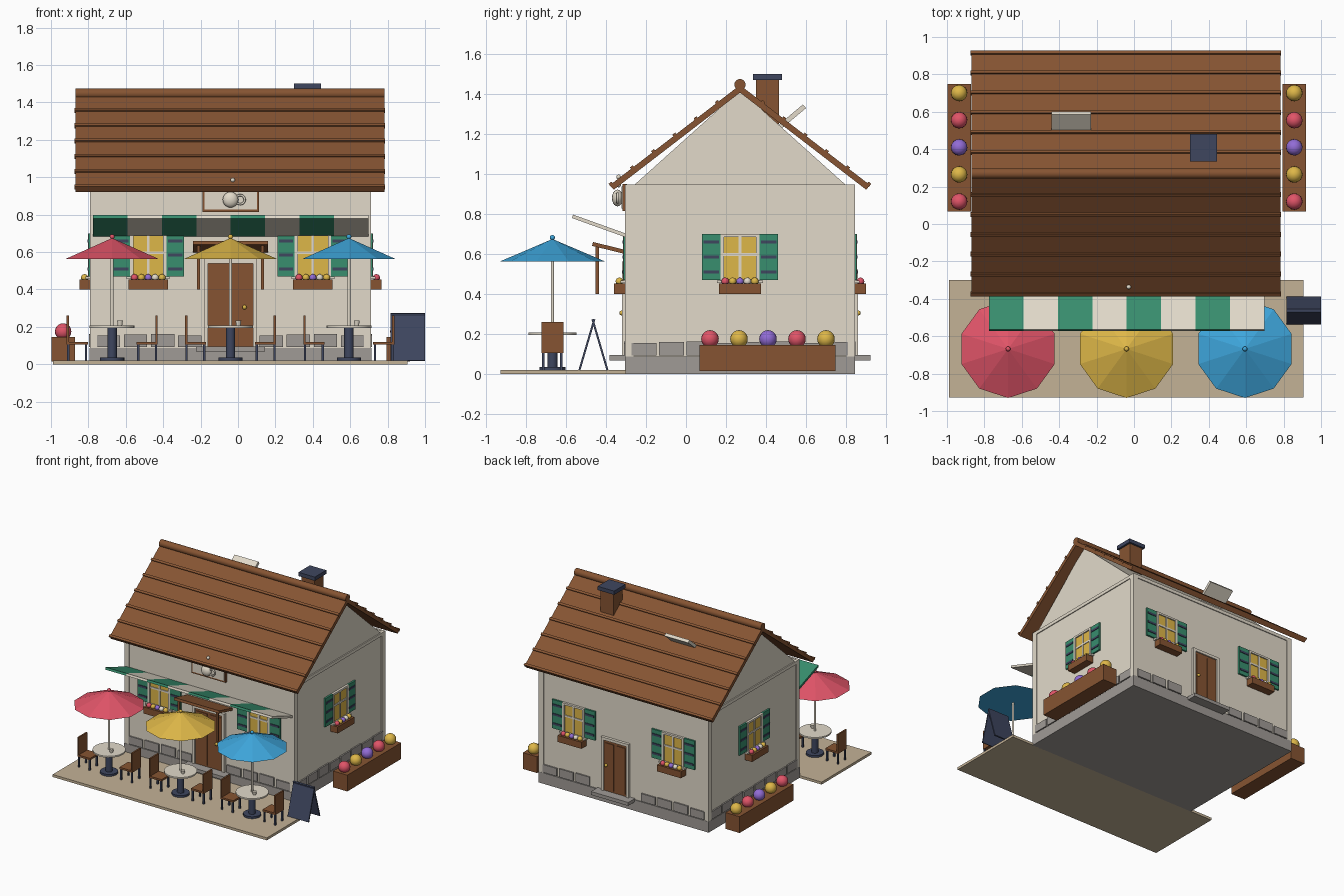
import bpy, bmesh, math
from mathutils import Matrix, Vector

if "Cube" in bpy.data.objects:
    bpy.data.objects.remove(bpy.data.objects["Cube"])

def mat(name, r, g, b):
    m = bpy.data.materials.new(name)
    lin = lambda c: ((c / 255 + 0.055) / 1.055) ** 2.4
    m.diffuse_color = (lin(r), lin(g), lin(b), 1)
    m.use_nodes = True
    m.node_tree.nodes["Principled BSDF"].inputs["Base Color"].default_value = m.diffuse_color
    return m

CREAM = mat("cream", 226, 218, 202)
BROWN = mat("brown", 134, 84, 50)
NAVY = mat("navy", 62, 70, 95)
GREEN = mat("green", 56, 142, 110)
YELLOW = mat("yellow", 222, 183, 72)
RED = mat("red", 224, 84, 104)
PURPLE = mat("purple", 146, 108, 214)
BLUE = mat("blue", 62, 166, 220)
STONE = mat("stone grey", 160, 155, 150)
TAN = mat("tan", 196, 178, 150)

CX, CY = -0.04, 0.27          # centre of the house
HX, HY = 0.745, 0.568         # half size of the walls

def finish(name, bm, m, smooth=False):
    bmesh.ops.recalc_face_normals(bm, faces=bm.faces)
    me = bpy.data.meshes.new(name)
    bm.to_mesh(me)
    bm.free()
    me.materials.append(m)
    if smooth:
        me.polygons.foreach_set("use_smooth", [True] * len(me.polygons))
        me.set_sharp_from_angle(angle=math.radians(40))
    ob = bpy.data.objects.new(name, me)
    bpy.context.collection.objects.link(ob)
    return ob

def box(name, x0, x1, y0, y1, z0, z1, m):
    bm = bmesh.new()
    M = Matrix.Translation(((x0 + x1) / 2, (y0 + y1) / 2, (z0 + z1) / 2))
    M = M @ Matrix.Diagonal((abs(x1 - x0), abs(y1 - y0), abs(z1 - z0), 1))
    bmesh.ops.create_cube(bm, size=1, matrix=M)
    return finish(name, bm, m)

def prism(name, yz, x0, x1, m):
    """Profile in the y-z plane, extruded along x."""
    bm = bmesh.new()
    f = bm.faces.new([bm.verts.new((x0, y, z)) for y, z in yz])
    r = bmesh.ops.extrude_face_region(bm, geom=[f])
    bmesh.ops.translate(bm, vec=(x1 - x0, 0, 0),
                        verts=[v for v in r["geom"] if isinstance(v, bmesh.types.BMVert)])
    return finish(name, bm, m)

def slab(name, a, b, t, x0, x1, m):
    """Tilted board whose top line runs from a to b in y-z, t thick."""
    a, b = Vector(a), Vector(b)
    d = (b - a).normalized()
    n = Vector((-d.y, d.x))
    n = -n if n.y > 0 else n
    return prism(name, [a, b, b + n * t, a + n * t], x0, x1, m)

def cyl(name, x, y, z0, z1, r, m, r2=None, seg=24, smooth=True):
    bm = bmesh.new()
    bmesh.ops.create_cone(bm, cap_ends=True, segments=seg, radius1=r, radius2=r if r2 is None else r2,
                          depth=z1 - z0, matrix=Matrix.Translation((x, y, (z0 + z1) / 2)))
    return finish(name, bm, m, smooth)

def ball(name, x, y, z, r, m, sy=1):
    bm = bmesh.new()
    M = Matrix.Translation((x, y, z)) @ Matrix.Diagonal((1, sy, 1, 1))
    bmesh.ops.create_uvsphere(bm, u_segments=16, v_segments=10, radius=r, matrix=M)
    return finish(name, bm, m, True)

# Each wall maps (along, outward) to world x, y
WALLS = {
    "front": lambda u, d: (CX + u, CY - HY - d),
    "back": lambda u, d: (CX - u, CY + HY + d),
    "right": lambda u, d: (CX + HX + d, CY + u),
    "left": lambda u, d: (CX - HX - d, CY - u),
}

def wbox(wall, name, u0, u1, d0, d1, z0, z1, m):
    (xa, ya), (xb, yb) = WALLS[wall](u0, d0), WALLS[wall](u1, d1)
    return box(wall + "_" + name, min(xa, xb), max(xa, xb), min(ya, yb), max(ya, yb), z0, z1, m)

def window(wall, u):
    wbox(wall, "glass", u - .085, u + .085, -.01, .008, .47, .69, YELLOW)
    for s in (-1, 1):
        wbox(wall, "window_jamb", u + s * .08, u + s * .098, 0, .018, .465, .70, CREAM)
        wbox(wall, "shutter", u + s * .098, u + s * .19, 0, .014, .47, .70, GREEN)
        for z in (.51, .585, .66):
            wbox(wall, "shutter_slat", u + s * .106, u + s * .182, 0, .019, z - .008, z + .008, NAVY)
    wbox(wall, "window_head", u - .098, u + .098, 0, .018, .685, .70, CREAM)
    wbox(wall, "mullion", u - .007, u + .007, 0, .014, .47, .69, CREAM)
    wbox(wall, "crossbar", u - .085, u + .085, 0, .014, .59, .604, CREAM)
    wbox(wall, "sill", u - .115, u + .115, 0, .03, .455, .468, CREAM)
    wbox(wall, "window_box", u - .105, u + .105, 0, .062, .40, .452, BROWN)
    for i, m in enumerate((RED, YELLOW, PURPLE, CREAM, YELLOW)):
        x, y = WALLS[wall](u + (i - 2) * .037, .035)
        ball(wall + "_window_flower", x, y, .463, .019, m)

def door(wall, u, w, top):
    wbox(wall, "door", u - w, u + w, 0, .012, .09, top, BROWN)
    for s in (-1, 1):
        wbox(wall, "door_panel", u + s * .012, u + s * (w - .012), 0, .017, .11, top - .02, BROWN)
        wbox(wall, "door_jamb", u + s * w, u + s * (w + .022), 0, .022, .09, top + .022, CREAM)
    wbox(wall, "door_head", u - w, u + w, 0, .022, top, top + .022, CREAM)
    wbox(wall, "door_step", u - w - .065, u + w + .065, -.01, .085, .068, .095, STONE)
    s = 1 if wall == "front" else -1
    x, y = WALLS[wall](u + s * .075, .024)
    ball(wall + "_door_knob", x, y, .305, .012, YELLOW)

# House body
box("foundation", CX - HX - .008, CX + HX + .008, CY - HY - .008, CY + HY + .008, 0, .087, STONE)
box("walls", CX - HX, CX + HX, CY - HY, CY + HY, .08, .945, CREAM)
prism("gable", [(CY - .535, .94), (CY + .535, .94), (CY, 1.42)], CX - HX + .002, CX + HX - .002, CREAM)
for wall, h, n, pitch in (("front", HX, 10, .145), ("back", HX, 10, .145),
                          ("right", HY, 8, .137), ("left", HY, 8, .137)):
    for s in (-1, 1):
        wbox(wall, "corner_board", s * (h - .035), s * (h + .007), -.01, .007, .087, .948, CREAM)
    wbox(wall, "top_trim", -h, h, -.01, .007, .922, .948, CREAM)
    for i in range(n):
        u = (i - (n - 1) / 2) * pitch
        if n == 10 and abs(u + (.07 if wall == "back" else 0)) < .18:
            continue
        wbox(wall, "stone", u - .062, u + .062, 0, .011, .093, .155 + .004 * (i % 3), STONE)

for u in (-.44, .44):
    window("front", u)
    window("back", u)
window("right", 0)
window("left", 0)
door("front", 0, .12, .54)
door("back", -.07, .10, .50)

# Roof: two slabs with raised course strips and a round ridge
RX0, RX1 = -.87, .783
for s, side in ((-1, "front"), (1, "back")):
    a, b = Vector((CY, 1.445)), Vector((CY + s * .65, .945))
    slab(side + "_roof", a, b, .03, RX0, RX1, BROWN)
    d = (b - a).normalized()
    up = Vector((s * abs(d.y), abs(d.x))) * .009
    for i in range(1, 7):
        p = a + d * (.134 * i)
        slab(side + "_roof_strip", p + up, p + d * .018 + up, .02, RX0 - .004, RX1 + .004, BROWN)
ridge = cyl("ridge", 0, 0, RX0, RX1, .028, BROWN, seg=20)
ridge.rotation_euler = (0, math.pi / 2, 0)
ridge.location = (0, CY, 1.447)

# Chimney and skylight
box("chimney", .315, .43, .35, .465, 1.25, 1.475, BROWN)
box("chimney_cap", .30, .445, .335, .48, 1.47, 1.5, NAVY)
slab("skylight", (.45, 1.235), (.585, 1.348), .024, -.44, -.23, CREAM)

# Striped awning
for i in range(8):
    x = -.775 + i * .184
    slab("awning_stripe", (-.565, .797), (-.295, .70), .018, x, x + .184, CREAM if i % 2 else GREEN)

# Door canopy and posts
slab("door_canopy", (-.465, .66), (-.29, .617), .02, -.24, .16, BROWN)
for x in (-.21, .13):
    box("canopy_post", x - .008, x + .008, -.452, -.436, .40, .64, BROWN)

# Cup sign above the door
box("sign_frame", -.19, .113, -.318, -.295, .815, .95, BROWN)
box("sign_panel", -.178, .101, -.322, -.31, .828, .938, CREAM)
ball("sign_cup", CX, -.343, .88, .042, CREAM, .65)
bpy.ops.mesh.primitive_torus_add(major_radius=.024, minor_radius=.006, major_segments=20, minor_segments=8,
                                 location=(.012, -.343, .88), rotation=(math.pi / 2, 0, 0))
bpy.context.object.name = "sign_cup_handle"
bpy.context.object.data.materials.append(CREAM)
bpy.ops.object.shade_smooth()
for x, z in ((-.045, .945), (-.028, .985)):
    ball("sign_steam", x, -.337, z, .012, CREAM)

# Terrace with tables, parasols and chairs
box("terrace", -.99, .905, -.928, -.30, 0, .02, TAN)
TY = -.668
for x, m in ((-.673, RED), (CX, YELLOW), (.593, BLUE)):
    cyl("parasol", x, TY, .563, .675, .262, m, r2=0, seg=10, smooth=False)
    ball("parasol_finial", x, TY, .682, .013, m)
    cyl("parasol_pole", x, TY, .2, .66, .008, CREAM, seg=12)
    cyl("table_top", x, TY, .195, .207, .12, CREAM)
    cyl("table_leg", x, TY, .03, .196, .025, NAVY)
    cyl("table_foot", x, TY, .018, .036, .065, NAVY)
    cyl("cup", x + .042, TY - .03, .206, .233, .012, CREAM, r2=.016, seg=14)
    for s in (-1, 1):
        box("chair_seat", x + s * .13, x + s * .243, TY - .055, TY + .055, .105, .12, BROWN)
        box("chair_back", x + s * .231, x + s * .243, TY - .055, TY + .055, .115, .26, BROWN)
        for dx in (.14, .235):
            for dy in (-.045, .045):
                box("chair_leg", x + s * dx - .006, x + s * dx + .006,
                    TY + dy - .006, TY + dy + .006, .018, .107, NAVY)

# Folding menu board
for y in (-.538, -.388):
    slab("menu_board", (-.463, .275), (y, .02), .01, .815, 1.0, NAVY)

# Side planters with flower balls
for x in (-.935, .857):
    box("planter", x - .063, x + .063, .067, .748, .015, .145, BROWN)
    for i, m in enumerate((RED, YELLOW, PURPLE, RED, YELLOW)):
        ball("planter_flower", x, .12 + i * .145, .175, .044, m)
